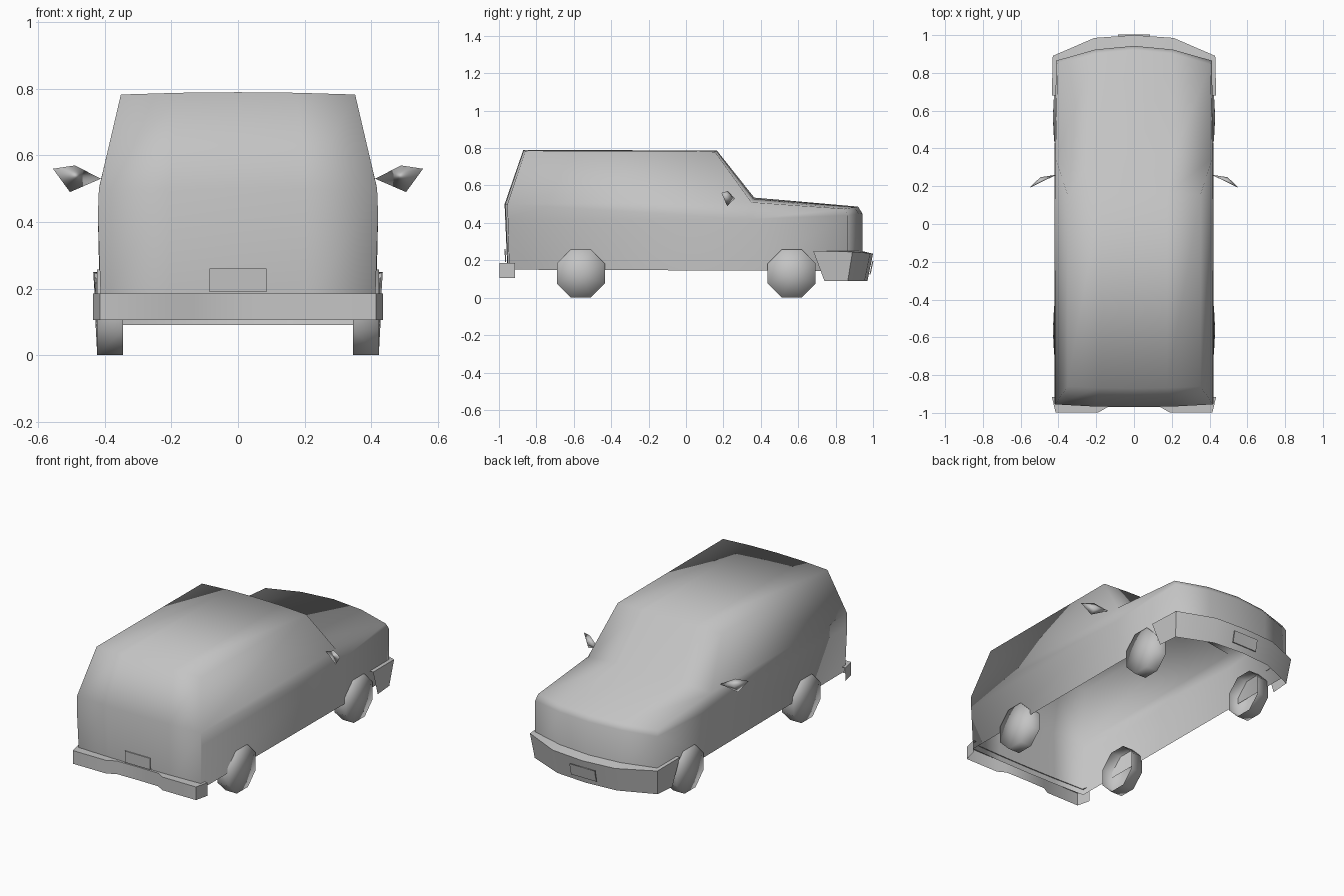
import bpy, bmesh, math

cube = bpy.data.objects.get("Cube")
if cube:
    bpy.data.objects.remove(cube, do_unlink=True)

paint = bpy.data.materials.new("grey_paint")
paint.use_nodes = True
GREY = (0.55, 0.55, 0.55, 1)
paint.diffuse_color = GREY
paint.node_tree.nodes["Principled BSDF"].inputs["Base Color"].default_value = GREY


def make(name, bm, sharp=None):
    """Turn a bmesh into a smooth shaded object, optionally with sharp edges."""
    bmesh.ops.remove_doubles(bm, verts=bm.verts, dist=1e-5)
    bmesh.ops.recalc_face_normals(bm, faces=bm.faces)
    mesh = bpy.data.meshes.new(name)
    bm.to_mesh(mesh)
    bm.free()
    mesh.materials.append(paint)
    mesh.shade_smooth()
    if sharp:
        mesh.set_sharp_from_angle(angle=math.radians(sharp))
    obj = bpy.data.objects.new(name, mesh)
    bpy.context.collection.objects.link(obj)
    return obj


def grid(bm, rows):
    """Skin neighbouring rows of points with quads."""
    vs = [[bm.verts.new(p) for p in row] for row in rows]
    for a, b in zip(vs, vs[1:]):
        for i in range(len(a) - 1):
            bm.faces.new((a[i], a[i + 1], b[i + 1], b[i]))
    return vs


def mirrored(path):
    """Complete a path that starts on the centre line."""
    return [(-x, y, z) for x, y, z in reversed(path[1:])] + path


# Body shell, open underneath: centre y, centre z, half width, edge y, edge z
profile = [
    (-0.955, 0.15, 0.412, -0.945, 0.15),
    (-0.970, 0.50, 0.418, -0.955, 0.50),
    (-0.870, 0.79, 0.352, -0.860, 0.783),
    (0.165, 0.787, 0.352, 0.155, 0.78),
    (0.365, 0.535, 0.416, 0.350, 0.51),
    (0.920, 0.487, 0.405, 0.845, 0.475),
    (0.943, 0.45, 0.412, 0.865, 0.44),
    (0.943, 0.14, 0.412, 0.865, 0.14),
]
bm = bmesh.new()
rows = []
for yc, zc, w, ye, ze in profile:
    rows.append([(w * t, yc + (ye - yc) * t * t, zc + (ze - zc) * t * t)
                 for t in (-1, -0.5, 0, 0.5, 1)])
skin = grid(bm, rows)
for side, end in ((-1, 0), (1, 4)):
    e = [row[end] for row in skin]
    sill = bm.verts.new((side * 0.415, 0.35, 0.145))
    belt = [bm.verts.new((side * 0.421, y, 0.42)) for y in (-0.952, 0.35)]
    bm.faces.new((e[1], e[2], e[3], e[4]))
    bm.faces.new((e[1], e[4], belt[1], belt[0]))
    bm.faces.new((e[0], belt[0], belt[1], sill))
    bm.faces.new((e[0], e[1], belt[0]))
    bm.faces.new((belt[1], e[4], e[5], e[6]))
    bm.faces.new((sill, belt[1], e[6], e[7]))
make("body_shell", bm)

# Bumpers: a top shelf and a wrapped wall
front = [
    [(0, 0.94, 0.25), (0.2, 0.92, 0.25), (0.408, 0.86, 0.25), (0.412, 0.68, 0.25)],
    [(0, 1.0, 0.235), (0.21, 0.985, 0.238), (0.43, 0.89, 0.245), (0.435, 0.68, 0.25)],
    [(0, 0.97, 0.09), (0.2, 0.955, 0.09), (0.415, 0.865, 0.09), (0.425, 0.74, 0.09)],
]
bm = bmesh.new()
grid(bm, [mirrored(p) for p in front])
make("front_bumper", bm, 50)

outline = [(0, -0.968), (0.14, -0.97), (0.19, -0.998), (0.415, -0.998), (0.435, -0.915)]
inner = [(0, -0.95), (0.14, -0.949), (0.19, -0.948), (0.405, -0.942), (0.41, -0.915)]
bm = bmesh.new()
grid(bm, [mirrored([(x, y, z) for x, y in path])
          for path, z in ((inner, 0.185), (outline, 0.185), (outline, 0.105))])
make("rear_bumper", bm, 50)

# Number plates
for name, bottom, top in (("front_plate", (0.981, 0.125), (0.996, 0.195)),
                          ("rear_plate", (-0.962, 0.19), (-0.964, 0.26))):
    bm = bmesh.new()
    d = 0.006 if bottom[0] > 0 else -0.006
    bmesh.ops.create_cube(bm, size=1)
    for v in bm.verts:
        y, z = top if v.co.z > 0 else bottom
        v.co = (v.co.x * 0.17, y + (d if v.co.y * d > 0 else 0), z)
    make(name, bm, 30)

# Wheels: octagonal tread with an outer disc, open on the inside
for label, yc in (("front", 0.565), ("rear", -0.562)):
    for side, s in (("left", 1), ("right", -1)):
        bm = bmesh.new()
        ring = [(math.radians(22.5 + 45 * i)) for i in range(9)]
        rows = [[(s * x, yc + r * math.cos(a), 0.129 + r * math.sin(a)) for a in ring]
                for x, r in ((0.345, 0.139), (0.423, 0.139))]
        grid(bm, rows)
        hub = bm.verts.new((s * 0.43, yc, 0.129))
        rim = [bm.verts.new(p) for p in rows[1]]
        for a, b in zip(rim, rim[1:]):
            bm.faces.new((a, b, hub))
        make(f"{label}_{side}_wheel", bm)

# Door mirrors: faceted pods tapering to the body
for side, s in (("left", 1), ("right", -1)):
    bm = bmesh.new()
    pts = [(0.412, 0.26, 0.53), (0.49, 0.225, 0.57), (0.556, 0.19, 0.56),
           (0.505, 0.22, 0.49), (0.495, 0.248, 0.535)]
    a, b, c, d, bulge = [bm.verts.new((s * x, y, z)) for x, y, z in pts]
    for p, q in ((a, b), (b, c), (c, d), (d, a)):
        bm.faces.new((p, q, bulge))
    bm.faces.new((a, b, c, d))
    make(f"{side}_mirror", bm)
